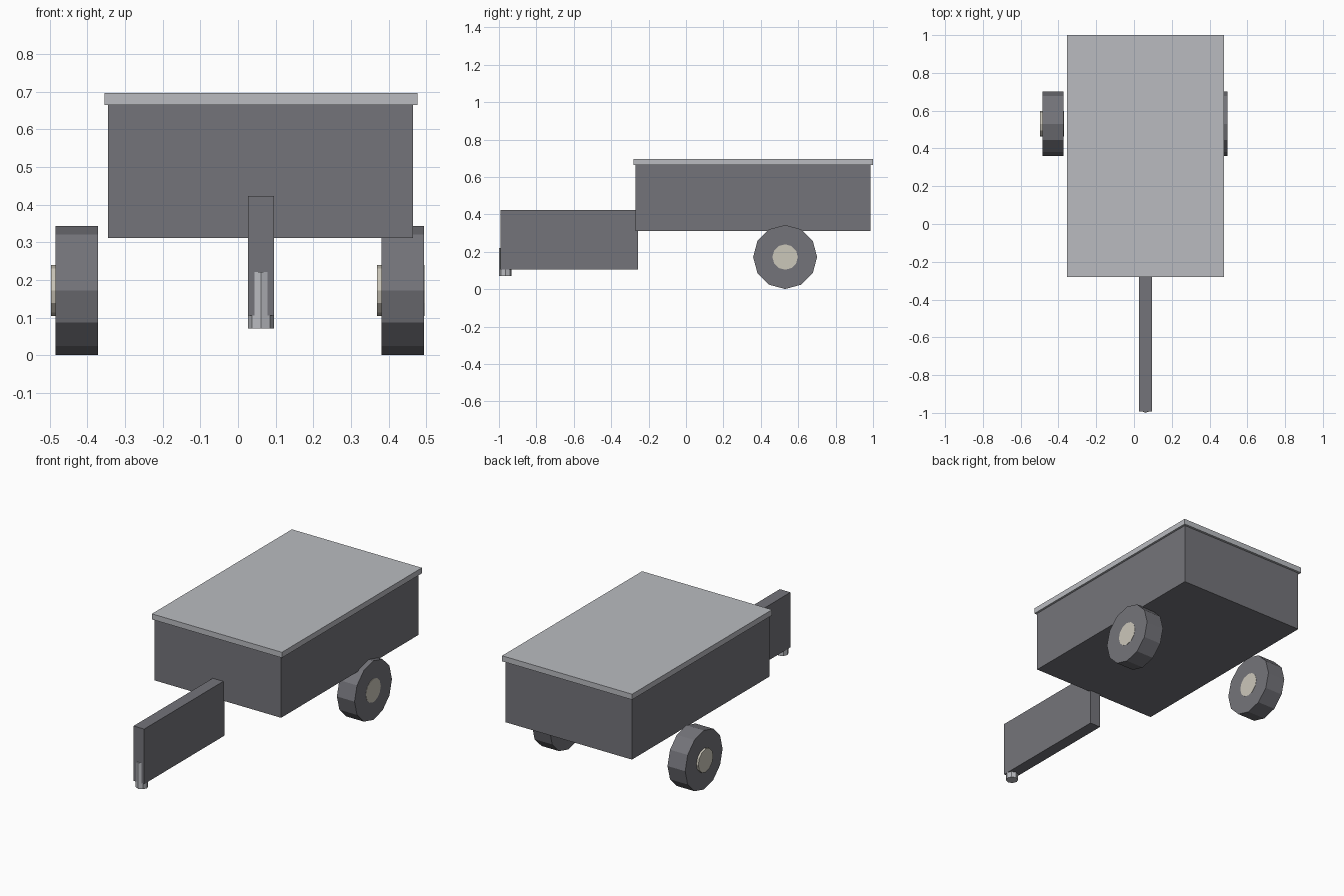
import bpy
import math

cube = bpy.data.objects.get("Cube")
if cube:
    bpy.data.objects.remove(cube, do_unlink=True)


def material(name, r, g, b):
    mat = bpy.data.materials.new(name)
    mat.use_nodes = True
    mat.diffuse_color = (r, g, b, 1)
    mat.node_tree.nodes["Principled BSDF"].inputs["Base Color"].default_value = (r, g, b, 1)
    return mat


dark_grey = material("dark grey", 0.175, 0.175, 0.195)
light_grey = material("light grey", 0.49, 0.50, 0.53)
cream = material("cream", 0.60, 0.57, 0.49)


def box(name, low, high, mat):
    centre = [(a + b) / 2 for a, b in zip(low, high)]
    bpy.ops.mesh.primitive_cube_add(size=1, location=centre)
    ob = bpy.context.object
    ob.name = name
    ob.scale = [b - a for a, b in zip(low, high)]
    bpy.ops.object.transform_apply(location=False, rotation=False, scale=True)
    ob.data.materials.append(mat)


def cylinder(name, sides, radius, depth, centre, mat, turn=(0, 0, 0)):
    bpy.ops.mesh.primitive_cylinder_add(vertices=sides, radius=radius, depth=depth,
                                        location=centre, rotation=turn)
    ob = bpy.context.object
    ob.name = name
    ob.data.materials.append(mat)


# Cargo body with an overhanging lid
box("cargo_body", (-0.345, -0.27, 0.311), (0.465, 0.987, 0.667), dark_grey)
box("lid", (-0.355, -0.28, 0.665), (0.477, 1.0, 0.697), light_grey)

# Towing tongue and the hitch pin at its tip
box("tongue", (0.027, -0.993, 0.105), (0.095, -0.257, 0.423), dark_grey)
cylinder("hitch_pin", 8, 0.034, 0.15, (0.061, -0.966, 0.146), light_grey)

# Wheels, each with a hub that stands out on its right side
wheel_y, wheel_z = 0.53, 0.172
across = (0, math.radians(90), 0)
for side, x in (("right", -0.429), ("left", 0.438)):
    cylinder(side + "_wheel", 12, 0.171, 0.113, (x, wheel_y, wheel_z), dark_grey, across)
    cylinder(side + "_hub", 12, 0.068, 0.126, (x - 0.0055, wheel_y, wheel_z), cream, across)
